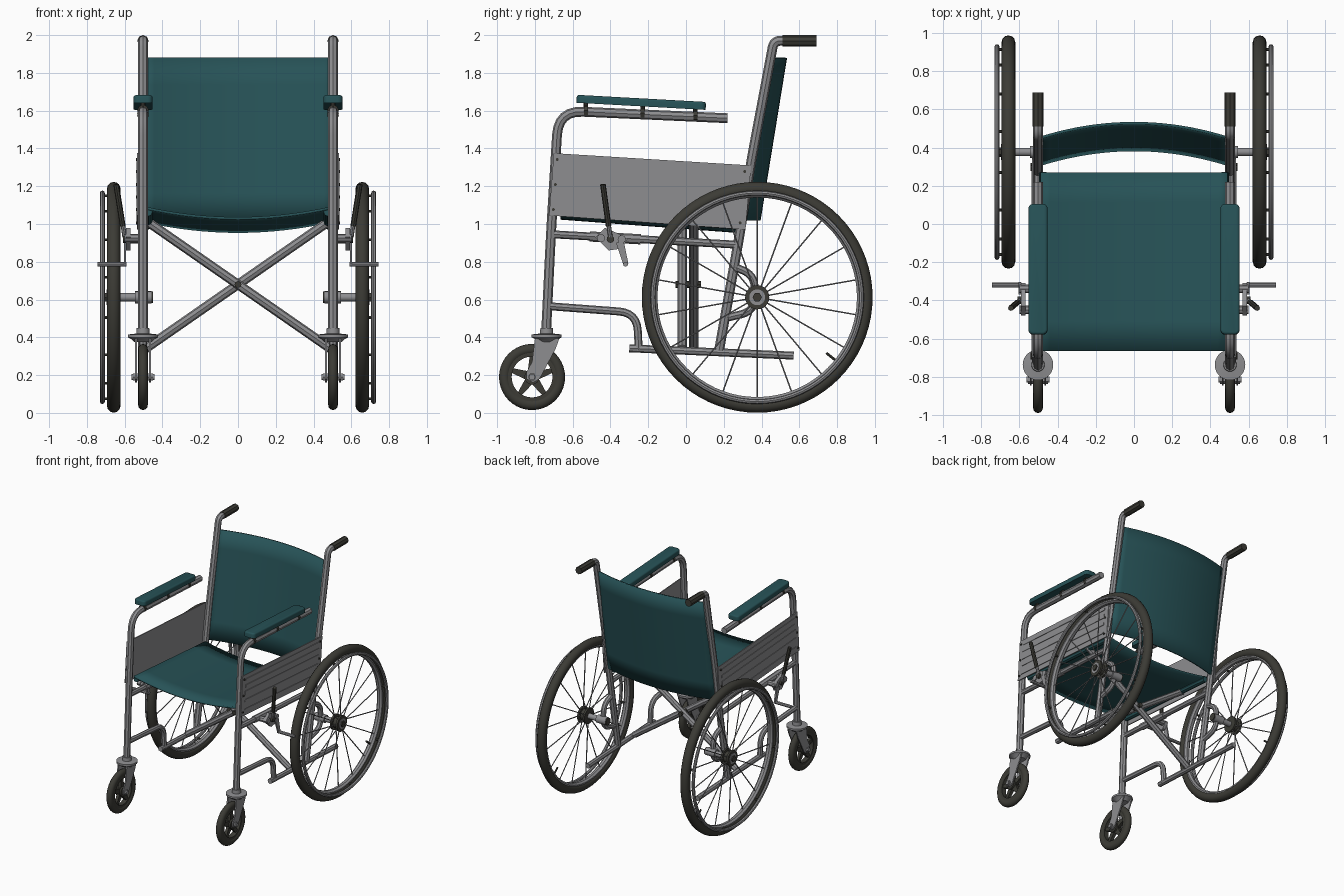
import bpy, bmesh, math
from mathutils import Vector, Matrix

if "Cube" in bpy.data.objects:
    bpy.data.objects.remove(bpy.data.objects["Cube"], do_unlink=True)


def material(name, rgb):
    m = bpy.data.materials.new(name)
    m.use_nodes = True
    m.diffuse_color = (*rgb, 1)
    bsdf = m.node_tree.nodes["Principled BSDF"]
    bsdf.inputs["Base Color"].default_value = (*rgb, 1)
    bsdf.inputs["Roughness"].default_value = 0.6
    return m


METAL = material("grey metal", (0.27, 0.27, 0.28))
FABRIC = material("teal fabric", (0.02, 0.085, 0.095))
RUBBER = material("dark rubber", (0.045, 0.044, 0.036))


def finish(name, mesh, mat):
    mesh.materials.clear()
    mesh.materials.append(mat)
    mesh.shade_smooth()
    mesh.set_sharp_from_angle(angle=math.radians(35))
    ob = bpy.data.objects.new(name, mesh)
    bpy.context.collection.objects.link(ob)
    return ob


def from_bmesh(name, bm, mat):
    bmesh.ops.recalc_face_normals(bm, faces=bm.faces)
    mesh = bpy.data.meshes.new(name)
    bm.to_mesh(mesh)
    bm.free()
    return finish(name, mesh, mat)


def tube(name, pts, r, mat=METAL, bend=0.08, sides=12):
    """Round tube along a path with filleted corners."""
    pts = [Vector(p) for p in pts]
    path = [pts[0]]
    for a, b, c in zip(pts, pts[1:], pts[2:]):
        d = min(bend, (a - b).length * 0.48, (c - b).length * 0.48)
        p, q = b + (a - b).normalized() * d, b + (c - b).normalized() * d
        for i in range(7):
            t = i / 6
            path.append(p * (1 - t) ** 2 + b * 2 * t * (1 - t) + q * t * t)
    path.append(pts[-1])
    cu = bpy.data.curves.new(name, "CURVE")
    cu.dimensions = "3D"
    cu.bevel_depth = r
    cu.bevel_resolution = sides // 4 - 1
    cu.use_fill_caps = True
    sp = cu.splines.new("POLY")
    sp.points.add(len(path) - 1)
    for sp_pt, v in zip(sp.points, path):
        sp_pt.co = (*v, 1)
    tmp = bpy.data.objects.new(name + "_path", cu)
    mesh = bpy.data.meshes.new_from_object(tmp)
    bpy.data.objects.remove(tmp)
    return finish(name, mesh, mat)


def lathe(name, profile, centre, mat, axis="X", seg=64, ring=True):
    """Spin (offset along axis, radius) points; ring closes the section."""
    bm = bmesh.new()
    rows = []
    for i in range(seg):
        a = math.tau * i / seg
        rows.append([bm.verts.new((o, r * math.cos(a), r * math.sin(a))) for o, r in profile])
    n = len(profile)
    for i in range(seg):
        p, q = rows[i], rows[(i + 1) % seg]
        for j in range(n if ring else n - 1):
            k = (j + 1) % n
            bm.faces.new((p[j], p[k], q[k], q[j]))
    if not ring:
        bm.faces.new([r[0] for r in rows])
        bm.faces.new([r[-1] for r in rows])
    if axis == "Z":
        bm.transform(Matrix.Rotation(-math.pi / 2, 4, "Y"))
    bm.transform(Matrix.Translation(centre))
    return from_bmesh(name, bm, mat)


def torus(name, centre, big, rx, rr, mat, seg=72, n=12):
    ring = [(rx * math.cos(math.tau * i / n), big + rr * math.sin(math.tau * i / n)) for i in range(n)]
    return lathe(name, ring, centre, mat, seg=seg)


def disc(name, x0, x1, r, centre, mat, seg=24):
    return lathe(name, [(x0, r), (x1, r)], centre, mat, seg=seg, ring=False)


def plate(name, yz, x0, x1, mat=METAL):
    """Flat polygon in the side plane given thickness along x."""
    bm = bmesh.new()
    face = bm.faces.new([bm.verts.new((x0, y, z)) for y, z in yz])
    out = bmesh.ops.extrude_face_region(bm, geom=[face])["geom"]
    for v in out:
        if isinstance(v, bmesh.types.BMVert):
            v.co.x = x1
    return from_bmesh(name, bm, mat)


def sheet(name, fn, nu, nv, thick):
    bm = bmesh.new()
    g = [[bm.verts.new(fn(2 * i / nu - 1, j / nv)) for j in range(nv + 1)] for i in range(nu + 1)]
    for i in range(nu):
        for j in range(nv):
            bm.faces.new((g[i][j], g[i + 1][j], g[i + 1][j + 1], g[i][j + 1]))
    ob = from_bmesh(name, bm, FABRIC)
    mod = ob.modifiers.new("thickness", "SOLIDIFY")
    mod.thickness = thick
    mod.offset = 0
    return ob


# Sagging seat and bowed backrest
sheet("seat", lambda u, v: (0.49 * u, -0.665 + 0.935 * v, 1.085 - 0.07 * v - 0.055 * (1 - u * u)), 20, 6, 0.014)
sheet("backrest", lambda u, v: (0.495 * u, 0.31 + 0.14 * v + 0.078 * (1 - u * u), 1.02 + 0.86 * v), 20, 6, 0.014)

# Folding cross frame
for s, y in ((1, -0.02), (-1, 0.04)):
    tube("cross_bar", [(-0.49 * s, y, 1.02), (0.49 * s, y, 0.34)], 0.025)
tube("cross_pivot", [(0, -0.055, 0.68), (0, 0.08, 0.68)], 0.018, RUBBER)

HUB = Vector((0, 0.377, 0.612))
CASTER = Vector((0, -0.815, 0.19))

for s in (-1, 1):
    side = "left" if s > 0 else "right"
    X = 0.503 * s

    def path(yz, x=X):
        return [(x, y, z) for y, z in yz]

    # Side frame tubes
    tube(side + "_front_post_and_arm", path([(-0.742, 0.40), (-0.715, 0.95), (-0.675, 1.60), (0.22, 1.56)]), 0.026, bend=0.13)
    tube(side + "_back_post", path([(0.175, 0.33), (0.28, 0.92), (0.345, 1.33), (0.465, 1.97), (0.54, 1.97)]), 0.026, bend=0.07)
    tube(side + "_push_grip", path([(0.51, 1.97), (0.69, 1.97)]), 0.03, RUBBER)
    tube(side + "_middle_rail", path([(-0.70, 0.945), (0.28, 0.89)]), 0.021)
    tube(side + "_front_lower_rail", path([(-0.73, 0.565), (-0.26, 0.53), (-0.25, 0.33)]), 0.021, bend=0.12)
    tube(side + "_bottom_rail", path([(-0.30, 0.342), (0.57, 0.303)]), 0.021)
    tube(side + "_axle_bracket", path([(0.24, 0.78), (0.36, 0.73), (0.37, 0.54), (0.20, 0.50)]), 0.021, bend=0.1)
    tube(side + "_seat_sleeve", path([(-0.66, 1.063), (0.27, 0.993)], 0.475 * s), 0.022, FABRIC)

    # Skirt panel with pressed ribs and corner rivets
    def on_panel(u, v):
        top = Vector((-0.70, 1.375)).lerp(Vector((0.345, 1.31)), u)
        low = Vector((-0.725, 1.045)).lerp(Vector((0.315, 0.97)), u)
        return low.lerp(top, v)

    plate(side + "_skirt_panel", [on_panel(*c) for c in ((0, 0), (1, 0), (1, 1), (0, 1))], 0.526 * s, 0.534 * s)
    for v, h in ((0.14, 0.02), (0.36, 0.03), (0.55, 0.05), (0.72, 0.03), (0.88, 0.02)):
        plate(side + "_panel_rib", [on_panel(*c) for c in ((0.04, v - h), (0.96, v - h), (0.96, v + h), (0.04, v + h))],
              0.533 * s, 0.538 * s)
    for u in (0.02, 0.97):
        for v in (0.1, 0.5, 0.9):
            y, z = on_panel(u, v)
            disc(side + "_panel_rivet", 0.53 * s, 0.541 * s, 0.008, (0, y, z), RUBBER, 10)

    # Armrest pad and its clips
    bm = bmesh.new()
    bmesh.ops.create_cube(bm, size=1)
    bmesh.ops.scale(bm, vec=(0.1, 0.685, 0.042), verts=bm.verts)
    upright = [e for e in bm.edges if abs(e.verts[0].co.z - e.verts[1].co.z) > 0.01]
    bmesh.ops.bevel(bm, geom=upright, offset=0.025, segments=4, profile=0.5, affect="EDGES")
    rim = [e for e in bm.edges if all(v.co.z > 0.02 for v in e.verts)]
    bmesh.ops.bevel(bm, geom=rim, offset=0.012, segments=3, profile=0.5, affect="EDGES")
    bm.transform(Matrix.Translation((X, -0.237, 1.644)) @ Matrix.Rotation(-0.055, 4, "X"))
    from_bmesh(side + "_armrest_pad", bm, FABRIC)
    for y in (-0.53, -0.23, 0.05):
        z = 1.587 - 0.044 * (y + 0.23)
        tube(side + "_armrest_clip", [(X, y - 0.01, z), (X, y + 0.01, z)], 0.031, RUBBER)
        tube(side + "_armrest_screw", [(X, y, z), (X, y, z + 0.045)], 0.012, RUBBER)

    # Drive wheel
    c = HUB + Vector((0.658 * s, 0, 0))
    torus(side + "_tyre", c, 0.575, 0.036, 0.036, RUBBER)
    lathe(side + "_rim", [(-0.024, 0.555), (-0.024, 0.54), (-0.01, 0.528), (0.01, 0.528), (0.024, 0.54), (0.024, 0.555)], c, METAL, seg=72)
    torus(side + "_push_ring", c + Vector((0.06 * s, 0, 0)), 0.552, 0.013, 0.013, METAL, n=8)
    for i in range(18):
        a = math.tau * (i + 0.5) / 18
        d = Vector((0, math.cos(a), math.sin(a)))
        flange = Vector((0.022 * (-1) ** i, 0, 0))
        tube(side + "_spoke", [c + flange + d * 0.04, c + d * 0.535], 0.0042, sides=8)
    for i in range(8):
        a = math.tau * (i + 0.25) / 8
        p = c + Vector((0, math.cos(a), math.sin(a))) * 0.548
        tube(side + "_ring_peg", [p, p + Vector((0.06 * s, 0, 0))], 0.008, RUBBER, sides=8)
    valve = Vector((0, 0.77, -0.62)).normalized()
    tube(side + "_valve", [c + valve * 0.47, c + valve * 0.54], 0.008, RUBBER, sides=8)

    # Hub and axle
    disc(side + "_hub_drum", -0.032, 0.032, 0.045, c, RUBBER)
    for x in (-0.026, 0.026):
        disc(side + "_hub_flange", x - 0.008, x + 0.008, 0.064, c, RUBBER)
    disc(side + "_hub_washer", 0.03 * s, 0.038 * s, 0.042, c, METAL)
    disc(side + "_hub_nut", 0.036 * s, 0.048 * s, 0.025, c, RUBBER, 6)
    disc(side + "_axle", 0.46 * s, 0.65 * s, 0.022, HUB, METAL, 16)
    disc(side + "_axle_collar", 0.458 * s, 0.545 * s, 0.032, HUB, METAL, 16)
    disc(side + "_axle_cap", 0.45 * s, 0.459 * s, 0.03, HUB, RUBBER, 16)

    # Caster wheel with five tapered spokes
    c = CASTER + Vector((X, 0, 0))
    torus(side + "_caster_tyre", c, 0.146, 0.026, 0.029, RUBBER, 40)
    lathe(side + "_caster_rim", [(-0.02, 0.13), (-0.02, 0.108), (0.02, 0.108), (0.02, 0.13)], c, RUBBER, seg=40)
    disc(side + "_caster_hub", -0.026, 0.026, 0.04, c, RUBBER)
    disc(side + "_caster_axle", -0.06, 0.06, 0.016, c, METAL, 12)
    for i in range(5):
        rot = Matrix.Rotation(math.tau * i / 5 + math.pi / 2, 2)
        pts = [rot @ Vector(p) + c.yz for p in ((0.02, -0.024), (0.115, -0.012), (0.115, 0.012), (0.02, 0.024))]
        plate(side + "_caster_spoke", pts, X - 0.012, X + 0.012, RUBBER)

    # Caster fork and swivel
    fork = [(-0.80, 0.395), (-0.67, 0.395), (-0.69, 0.34), (-0.775, 0.18), (-0.81, 0.16), (-0.845, 0.18), (-0.845, 0.215), (-0.815, 0.27)]
    for x in (-0.038, 0.038):
        plate(side + "_fork_blade", fork, X + x - 0.005, X + x + 0.005)
        disc(side + "_fork_nut", x - 0.014, x + 0.014, 0.022, c, METAL, 6)
    lathe(side + "_swivel", [(0.375, 0.045), (0.39, 0.06), (0.4, 0.08), (0.415, 0.08), (0.42, 0.035), (0.45, 0.033)],
          (X, -0.738, 0), METAL, axis="Z", seg=28, ring=False)

    # Parking brake
    xb = 0.58 * s
    plate(side + "_brake_bracket", [(-0.48, 0.93), (-0.43, 0.98), (-0.36, 0.95), (-0.31, 0.92), (-0.34, 0.87), (-0.41, 0.86)],
          xb - 0.012, xb + 0.012)
    plate(side + "_brake_arm", [(-0.37, 0.90), (-0.33, 0.91), (-0.305, 0.79), (-0.33, 0.78)], xb + 0.012 * s, xb + 0.024 * s)
    tube(side + "_brake_shoe", [(0.59 * s, -0.32, 0.787), (0.745 * s, -0.32, 0.787)], 0.013)
    for y, z in ((-0.45, 0.925), (-0.34, 0.92)):
        tube(side + "_brake_clamp", [(X, y, z), (0.60 * s, y, z)], 0.022)
    tube(side + "_brake_clamp_band", path([(-0.51, 0.934), (-0.24, 0.919)]), 0.027)
    disc(side + "_brake_pivot", 0.59 * s, 0.61 * s, 0.02, (0, -0.40, 0.92), RUBBER, 12)
    tube(side + "_brake_lever", [(0.60 * s, -0.40, 0.93), (0.61 * s, -0.41, 1.0)], 0.012)
    tube(side + "_brake_handle", [(0.61 * s, -0.41, 0.99), (0.645 * s, -0.44, 1.21)], 0.015, RUBBER)
